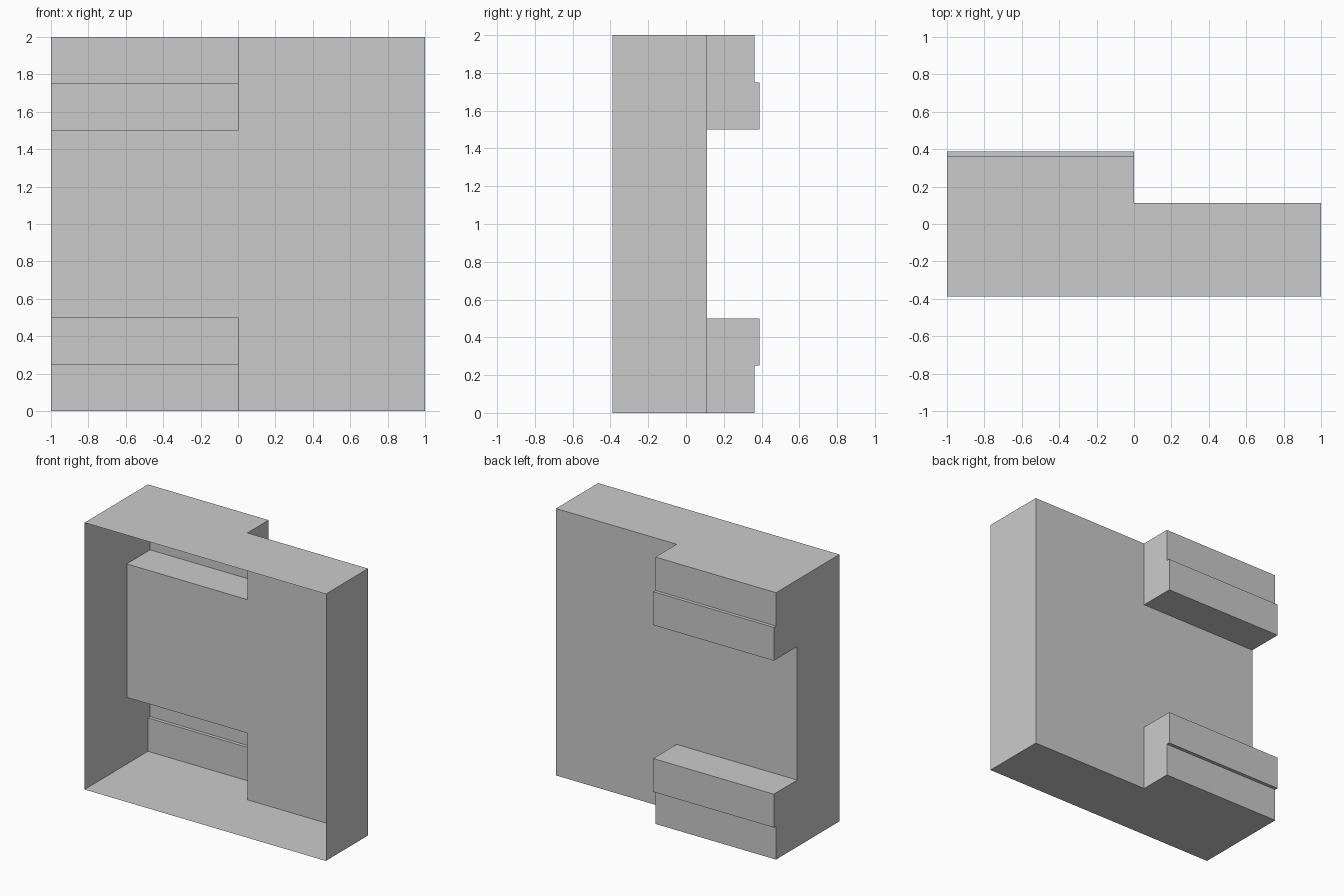
import bpy, bmesh

if "Cube" in bpy.data.objects:
    bpy.data.objects.remove(bpy.data.objects["Cube"])

FRONT, BACK = -0.388, 0.111   # open front rim and back panel depth


def make_object(name, build):
    mesh = bpy.data.meshes.new(name)
    bm = bmesh.new()
    build(bm)
    bmesh.ops.recalc_face_normals(bm, faces=bm.faces)
    bm.to_mesh(mesh)
    bm.free()
    obj = bpy.data.objects.new(name, mesh)
    bpy.context.collection.objects.link(obj)
    return obj


# Thin open-fronted tray: T-shaped back panel, walls stop where the rails begin
def tray(bm):
    outline = [(-1, .5), (0, .5), (0, 0), (1, 0), (1, 2), (0, 2), (0, 1.5), (-1, 1.5)]
    bm.faces.new([bm.verts.new((x, BACK, z)) for x, z in outline])
    rim = [(-1, 0), (1, 0), (1, 2), (-1, 2)]
    near = [bm.verts.new((x, FRONT, z)) for x, z in rim]
    far = [bm.verts.new((x, BACK, z)) for x, z in rim]
    for i in range(4):
        j = (i + 1) % 4
        bm.faces.new((near[i], near[j], far[j], far[i]))
    bmesh.ops.remove_doubles(bm, verts=bm.verts, dist=1e-4)


# Hollow stepped rail, open toward the tray interior
def rail(bm):
    profile = [(BACK, 0), (.362, 0), (.362, .25), (.388, .25), (.388, .5), (BACK, .5)]
    left = [bm.verts.new((-1, y, z)) for y, z in profile]
    right = [bm.verts.new((0, y, z)) for y, z in profile]
    bm.faces.new(left)
    bm.faces.new(right)
    for i in range(len(profile) - 1):
        bm.faces.new((left[i], left[i + 1], right[i + 1], right[i]))


tray_obj = make_object("tray_shell", tray)
rails = make_object("stepped_rails", rail)

# Mirror the lower rail to the top about mid height
center = bpy.data.objects.new("mirror_center", None)
center.location = (0, 0, 1)
center.hide_render = True
bpy.context.collection.objects.link(center)
mirror = rails.modifiers.new("Mirror", 'MIRROR')
mirror.use_axis = (False, False, True)
mirror.use_mirror_merge = False
mirror.mirror_object = center
